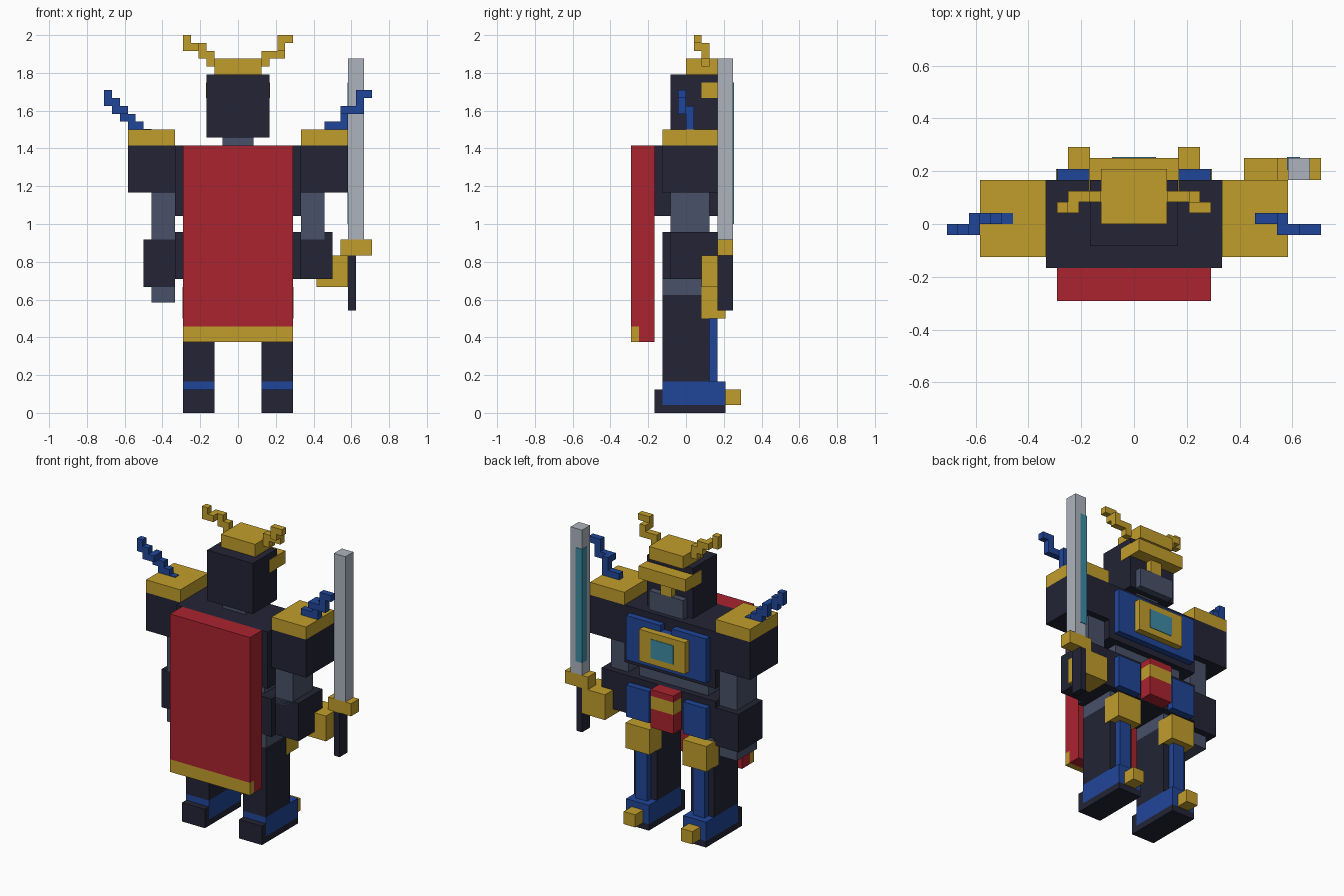
import bpy
import bmesh
from mathutils import Matrix, Vector

if "Cube" in bpy.data.objects:
    bpy.data.objects.remove(bpy.data.objects["Cube"], do_unlink=True)

UNIT = 1 / 24      # all sizes below are in whole blocks
PROUD = 0.08       # how far painted panels stand out, in blocks


def material(name, red, green, blue):
    linear = [((c / 255 + 0.055) / 1.055) ** 2.4 for c in (red, green, blue)]
    mat = bpy.data.materials.new(name)
    mat.use_nodes = True
    mat.diffuse_color = (*linear, 1)
    shader = mat.node_tree.nodes["Principled BSDF"]
    shader.inputs["Base Color"].default_value = (*linear, 1)
    shader.inputs["Roughness"].default_value = 0.8
    return mat


dark = material("dark armour", 35, 36, 53)
slate = material("slate cloth", 73, 81, 104)
gold = material("gold trim", 194, 158, 44)
blue = material("blue plate", 32, 70, 152)
crimson = material("red cloth", 170, 35, 47)
silver = material("silver blade", 174, 180, 190)
teal = material("teal glow", 62, 140, 166)


def part(name, mat, *boxes, grow=(0, 0, 0), flip=1):
    """One object from boxes given as (x range, y range, z range)."""
    bm = bmesh.new()
    for box in boxes:
        low = Vector([r[0] for r in box]) - Vector(grow)
        high = Vector([r[1] for r in box]) + Vector(grow)
        centre = (low + high) / 2
        centre.x *= flip
        place = Matrix.Translation(centre * UNIT) @ Matrix.Diagonal((*(high - low) * UNIT, 1))
        bmesh.ops.create_cube(bm, size=1, matrix=place)
    mesh = bpy.data.meshes.new(name)
    bm.to_mesh(mesh)
    bm.free()
    mesh.materials.append(mat)
    obj = bpy.data.objects.new(name, mesh)
    bpy.context.collection.objects.link(obj)
    return obj


def pair(name, mat, *boxes, grow=(0, 0, 0)):
    """The same part on the left (+x) and the right (-x)."""
    part("left_" + name, mat, *boxes, grow=grow)
    part("right_" + name, mat, *boxes, grow=grow, flip=-1)


# Feet and legs
pair("foot_sole", dark, ((3, 7), (-4, 5), (0, 1)), ((3, 7), (-4, -3), (1, 3)))
pair("foot_plate", blue, ((3, 7), (-3, 5), (1, 4)))
pair("toe_cap", gold, ((4, 6), (5, 7), (1, 3)))
pair("leg", dark, ((3, 7), (-3, 3), (4, 15)))
pair("shin_plate", blue, ((4, 6), (3, 4), (4, 12)))
pair("knee_guard", gold, ((3, 7), (2, 5), (12, 16)), grow=(PROUD, 0, 0))
pair("thigh_joint", slate, ((3, 7), (-3, 3), (15, 17)))

# Hips and waist
part("hips", dark, ((-8, 8), (-3, 4), (17, 23)))
pair("hip_plate", blue, ((3, 7), (4, 5), (17, 22)))
part("loin_cloth", crimson, ((-2, 2), (4, 6), (17, 20)), ((-2, 2), (4, 6), (22, 23)))
part("loin_band", gold, ((-2, 2), (4, 6), (20, 22)))
part("waist", slate, ((-6, 6), (-2, 3), (23, 25)))

# Chest with its breastplate and glowing panel
part("chest", dark, ((-8, 8), (-4, 4), (25, 34)))
part("breastplate", blue, ((-7, 7), (4, 5), (26, 32)))
pair("breastplate_top", blue, ((1, 7), (4, 5), (32, 33)))
part("chest_emblem", gold, ((-4, 4), (5, 6), (27, 32)))
part("chest_glow", teal, ((-2, 2), (5.9, 6), (28, 31)), grow=(0, PROUD, 0))

# Cape with gold hem
part("cape", crimson, ((-7, 7), (-7, -4), (11, 34)), ((-7, 7), (-6, -4), (9, 11)))
part("cape_hem", gold, ((-7, 7), (-7, -6), (9, 11)))

# Shoulders and arms
pair("shoulder", dark, ((8, 14), (-3, 4), (28, 34)))
pair("shoulder_cap", gold, ((8, 14), (-3, 4), (34, 36)))
pair("upper_arm", slate, ((8, 11), (-2, 3), (22, 28)))
part("left_forearm", dark, ((8, 12), (-2, 4), (17, 23)))
part("right_forearm", dark, ((-12, -8), (-2, 4), (16, 22)))
part("right_hand", slate, ((-11, -8), (-2, 3), (14, 16)))
part("left_gauntlet", gold, ((10, 14), (2, 6), (16, 20)))

# Blue stepped horns on the shoulders
part("left_shoulder_horn", blue,
     ((11, 14), (0, 1), (36, 37)), ((13, 14), (0, 1), (37, 39)),
     ((13, 16), (-1, 0), (38, 39)), ((15, 16), (-1, 0), (39, 40)),
     ((15, 17), (-1, 0), (40, 41)))
part("right_shoulder_horn", blue,
     ((-14, -12), (0, 1), (36, 37)), ((-12, -11), (0, 1), (36, 36.1)),
     ((-14, -13), (0, 1), (37, 38)), ((-15, -14), (0, 1), (37, 39)),
     ((-15, -14), (-1, 0), (38, 39)), ((-16, -15), (-1, 0), (38, 40)),
     ((-17, -16), (-1, 0), (39, 41)))

# Sword held on the left
part("sword_grip", dark, ((14, 15), (4, 6), (13, 20)))
part("sword_guard", gold, ((13, 17), (4, 6), (20, 22)))
part("sword_blade", silver, ((14, 16), (4, 6), (22, 45)))
part("sword_glow", teal, ((14, 15), (5, 6), (24, 42)), grow=(PROUD, PROUD, 0))

# Head, face and helmet
part("neck", slate, ((-2, 2), (-1, 3), (34, 35)))
part("head", dark, ((-4, 4), (-2, 4), (35, 43)))
part("jaw", slate, ((-3, 3), (4, 5), (35, 38)))
part("nose_guard", gold, ((-1, 1), (4, 5), (38, 40)))
part("visor", gold, ((-4, 4), (2, 6), (40, 42)), grow=(PROUD, 0, 0))
part("crown", gold, ((-3, 3), (0, 5), (43, 45)))

# Gold stepped horns on the helmet
part("left_crown_horn", gold,
     ((3, 4), (2, 3), (44, 45)), ((3, 6), (2, 3), (45, 46)),
     ((5, 6), (2, 3), (46, 47)), ((5, 6), (1, 2), (46, 47)),
     ((5, 7), (1, 2), (47, 48)))
part("right_crown_horn", gold,
     ((-4, -3), (2, 3), (44, 45)), ((-5, -3), (2, 3), (45, 46)),
     ((-6, -4), (2, 3), (46, 47)), ((-7, -5), (1, 2), (46, 47)),
     ((-7, -6), (1, 2), (47, 48)))
